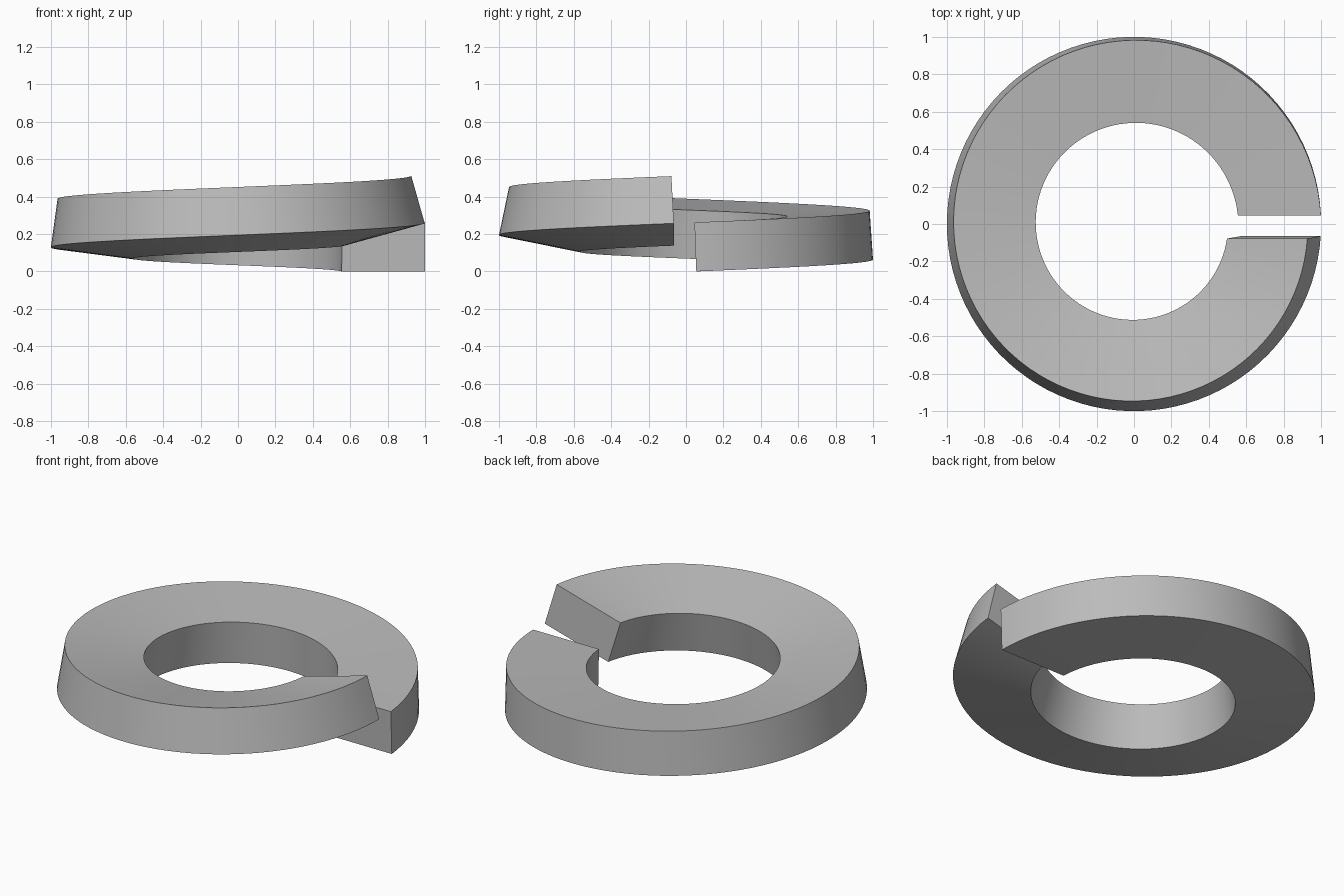
import bpy, bmesh
from math import sin, cos, asin, pi, radians

cube = bpy.data.objects.get("Cube")
if cube:
    bpy.data.objects.remove(cube, do_unlink=True)

STEPS = 96
WIDTH, HEIGHT = 0.443, 0.262       # section size
RISE, TWIST = 0.257, radians(15.6)  # total climb and roll over the turn


def lerp(a, b, t):
    return a + (b - a) * t


def section(t):
    """Four corners of the rolled rectangular section at fraction t of the turn."""
    c, s = cos(TWIST * t), sin(TWIST * t)
    ring = []
    for u, v in ((0, 0), (0, 1), (1, 1), (1, 0)):
        w, h = u * WIDTH, v * HEIGHT
        r = 1 - w * c - h * s
        z = RISE * t - w * s + h * c
        # both ends are cut parallel, leaning slightly back along the helix
        start = asin(lerp(0.055, 0.045, v) / r)
        end = 2 * pi - asin(lerp(0.065, 0.078, v) / r)
        a = lerp(start, end, t)
        ring.append((r * cos(a), r * sin(a), z))
    return ring


# Split ring body: sweep the section round one turn
bm = bmesh.new()
rings = [[bm.verts.new(p) for p in section(i / STEPS)] for i in range(STEPS + 1)]
for a, b in zip(rings, rings[1:]):
    for k in range(4):
        n = (k + 1) % 4
        bm.faces.new((a[k], a[n], b[n], b[k]))

# End faces
bm.faces.new(rings[0])
bm.faces.new(rings[-1])
bmesh.ops.recalc_face_normals(bm, faces=bm.faces)
# Lowest point rests on the ground
low = min(v.co.z for v in bm.verts)
bmesh.ops.translate(bm, verts=bm.verts, vec=(0, 0, -low))

mesh = bpy.data.meshes.new("split_ring")
bm.to_mesh(mesh)
bm.free()
ring_obj = bpy.data.objects.new("split_ring", mesh)
bpy.context.collection.objects.link(ring_obj)

# Plain grey metal
mat = bpy.data.materials.new("grey_metal")
mat.use_nodes = True
colour = (0.5, 0.5, 0.5, 1)
mat.diffuse_color = colour
mat.node_tree.nodes["Principled BSDF"].inputs["Base Color"].default_value = colour
mesh.materials.append(mat)

# Smooth walls, sharp edges
bpy.ops.object.select_all(action="DESELECT")
ring_obj.select_set(True)
bpy.context.view_layer.objects.active = ring_obj
bpy.ops.object.shade_smooth_by_angle(angle=radians(30))
